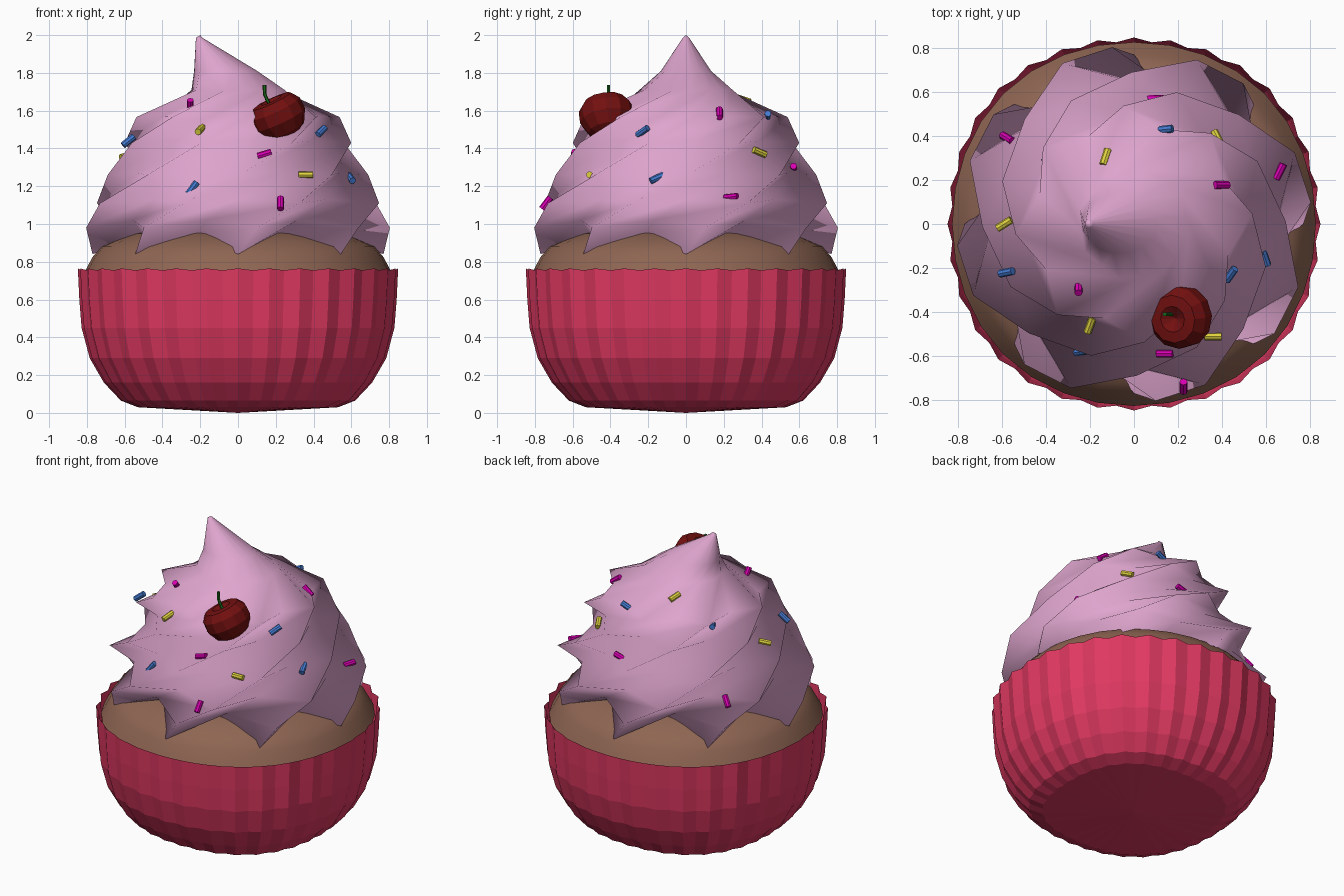
import bpy, bmesh
from math import sin, cos, pi, radians
from mathutils import Vector, Matrix

if "Cube" in bpy.data.objects:
    bpy.data.objects.remove(bpy.data.objects["Cube"])


def material(name, rgb):
    m = bpy.data.materials.new(name)
    m.diffuse_color = (*rgb, 1)
    m.use_nodes = True
    m.node_tree.nodes["Principled BSDF"].inputs["Base Color"].default_value = m.diffuse_color
    return m


def skin(name, rings, mat, start=None, end=None, smooth=None):
    """Join rings of points with quads; start / end are pole points."""
    bm = bmesh.new()
    vs = [[bm.verts.new(p) for p in r] for r in rings]
    n = len(vs[0])
    for a, b in zip(vs, vs[1:]):
        for j in range(n):
            k = (j + 1) % n
            bm.faces.new((a[j], a[k], b[k], b[j]))
    for pole, ring, flip in ((start, vs[0], True), (end, vs[-1], False)):
        if pole is not None:
            c = bm.verts.new(pole)
            for j in range(n):
                f = (ring[j], ring[(j + 1) % n], c)
                bm.faces.new(f[::-1] if flip else f)
    me = bpy.data.meshes.new(name)
    bm.to_mesh(me)
    bm.free()
    me.materials.append(mat)
    ob = bpy.data.objects.new(name, me)
    bpy.context.collection.objects.link(ob)
    if smooth:
        bpy.ops.object.select_all(action='DESELECT')
        ob.select_set(True)
        bpy.context.view_layer.objects.active = ob
        bpy.ops.object.shade_smooth_by_angle(angle=radians(smooth))
    return ob


def circle(r, z, n, bulge=0.0):
    """Ring of points; bulge pushes the diagonals out a little."""
    pts = []
    for j in range(n):
        t = 2 * pi * j / n
        rr = r * (1 + bulge * (1 - cos(4 * t)) / 2)
        pts.append((rr * cos(t), rr * sin(t), z))
    return pts


pink_paper = material("wrapper_pink", (0.74, 0.04, 0.12))
brown = material("cake_brown", (0.27, 0.13, 0.085))
icing = material("icing_pink", (0.74, 0.38, 0.62))
red = material("cherry_red", (0.17, 0.005, 0.005))
green = material("stem_green", (0.01, 0.14, 0.01))
colours = {"p": material("sprinkle_pink", (0.7, 0.0, 0.45)),
           "b": material("sprinkle_blue", (0.06, 0.2, 0.65)),
           "y": material("sprinkle_yellow", (0.75, 0.65, 0.05))}

# Pleated paper wrapper: 32 pleats, slightly squarish towards the base
rings = []
for r, z, bulge in ((0.53, 0.03, 0.07), (0.62, 0.065, 0.05), (0.71, 0.16, 0.035),
                    (0.785, 0.29, 0.03), (0.828, 0.45, 0.028), (0.84, 0.6, 0.028),
                    (0.848, 0.755, 0.028)):
    pts = circle(r, z, 64, bulge)
    for j in range(64):
        x, y, z = pts[j]
        if j % 2:
            pts[j] = (x * 0.978, y * 0.978, z)
        elif z > 0.7:
            pts[j] = (x, y, z + 0.01)
    rings.append(pts)
skin("wrapper", rings, pink_paper, start=(0, 0, 0))

# Cake dome
cake = ((0.827, 0.72), (0.805, 0.76), (0.77, 0.825), (0.725, 0.88), (0.57, 0.95), (0.3, 0.985))
skin("cake", [circle(r, z, 32, 0.015) for r, z in cake], brown, end=(0, 0, 1.0), smooth=60)

# Swirled frosting: eight twisted lobes
# ridge radius, ridge z, valley radius, valley z, twist in degrees
swirl = [(0.77, 0.84, 0.55, 0.95, 0),
         (0.81, 0.98, 0.64, 1.02, 7),
         (0.80, 1.11, 0.65, 1.13, 24),
         (0.69, 1.26, 0.58, 1.27, 46),
         (0.63, 1.43, 0.51, 1.44, 72),
         (0.54, 1.566, 0.45, 1.57, 95),
         (0.255, 1.71, 0.24, 1.71, 120)]
rings = []
for rr, rz, vr, vz, tw in swirl:
    ring = []
    for j in range(16):
        r, z = (vr, vz) if j % 2 else (rr, rz)
        t = j * pi / 8 + radians(tw)
        ring.append((r * cos(t), r * sin(t), z))
    rings.append(ring)
# Leaning peak
for cx, rx, ry, z in ((-0.065, 0.17, 0.135, 1.81), (-0.205, 0.018, 0.018, 1.985)):
    angles = [j * pi / 8 + radians(125) for j in range(16)]
    rings.append([(cx + rx * cos(t), ry * sin(t), z) for t in angles])
frosting = skin("frosting", rings, icing, end=(-0.2, 0, 2.0), smooth=170)

# Cherry with a dimple, leaning left
prof = ((0.06, -0.115), (0.11, -0.085), (0.145, -0.02), (0.143, 0.045), (0.11, 0.09), (0.06, 0.095))
cherry = skin("cherry", [circle(r, z, 12) for r, z in prof], red,
              start=(0, 0, -0.12), end=(0, 0, 0.06))
cherry.location = (0.215, -0.42, 1.57)
cherry.rotation_euler = (radians(8), radians(-25), 0)

# Cherry stem
path = ((0.19, 1.61), (0.16, 1.645), (0.142, 1.685), (0.14, 1.735))
skin("cherry_stem", [[(x + a, -0.41 + b, z) for a, b, _ in circle(0.01, 0, 6)] for x, z in path],
     green, end=(0.14, -0.41, 1.735))

# Sprinkles: colour, centre, direction
sprinkles = [
    ("p", (-.25, -.29, 1.62), (0, -.6, .8)), ("y", (-.20, -.46, 1.50), (.3, .8, .3)),
    ("b", (-.58, -.22, 1.44), (1, .2, .8)), ("b", (-.24, -.58, 1.19), (.6, .1, .8)),
    ("p", (.14, -.59, 1.37), (1, 0, .3)), ("y", (.355, -.49, 1.25), (1, 0, 0)),
    ("b", (.44, -.23, 1.49), (.5, .7, .5)), ("b", (.59, -.15, 1.24), (.3, -.9, -.4)),
    ("p", (.225, -.74, 1.11), (0, .6, .8)), ("p", (.39, .17, 1.57), (.8, 0, -.6)),
    ("b", (.14, .43, 1.57), (.9, .1, .4)), ("y", (.38, .39, 1.38), (-.4, .8, -.35)),
    ("p", (.09, .56, 1.28), (1, 0, .3)), ("p", (.655, .24, 1.13), (.4, .8, .1)),
    ("y", (-.10, .28, 1.62), (.3, .9, -.3)), ("b", (-.385, .27, 1.53), (-.5, .8, 0)),
    ("p", (-.57, .38, 1.105), (.5, -.3, .6)), ("y", (-.59, 0, 1.36), (.8, .5, .2))]
bpy.context.view_layer.update()
for i, (c, pos, d) in enumerate(sprinkles):
    pos = Vector(pos)
    hit, p, n, _ = frosting.closest_point_on_mesh(pos)
    if (pos - p).dot(n) < 0:
        pos = p + n * 0.002
    ob = skin(f"sprinkle_{i + 1}", [circle(0.018, -0.038, 8), circle(0.018, 0.038, 8)],
              colours[c], start=(0, 0, -0.038), end=(0, 0, 0.038))
    rot = Vector(d).to_track_quat('Z', 'Y').to_matrix().to_4x4()
    ob.matrix_world = Matrix.Translation(pos) @ rot
